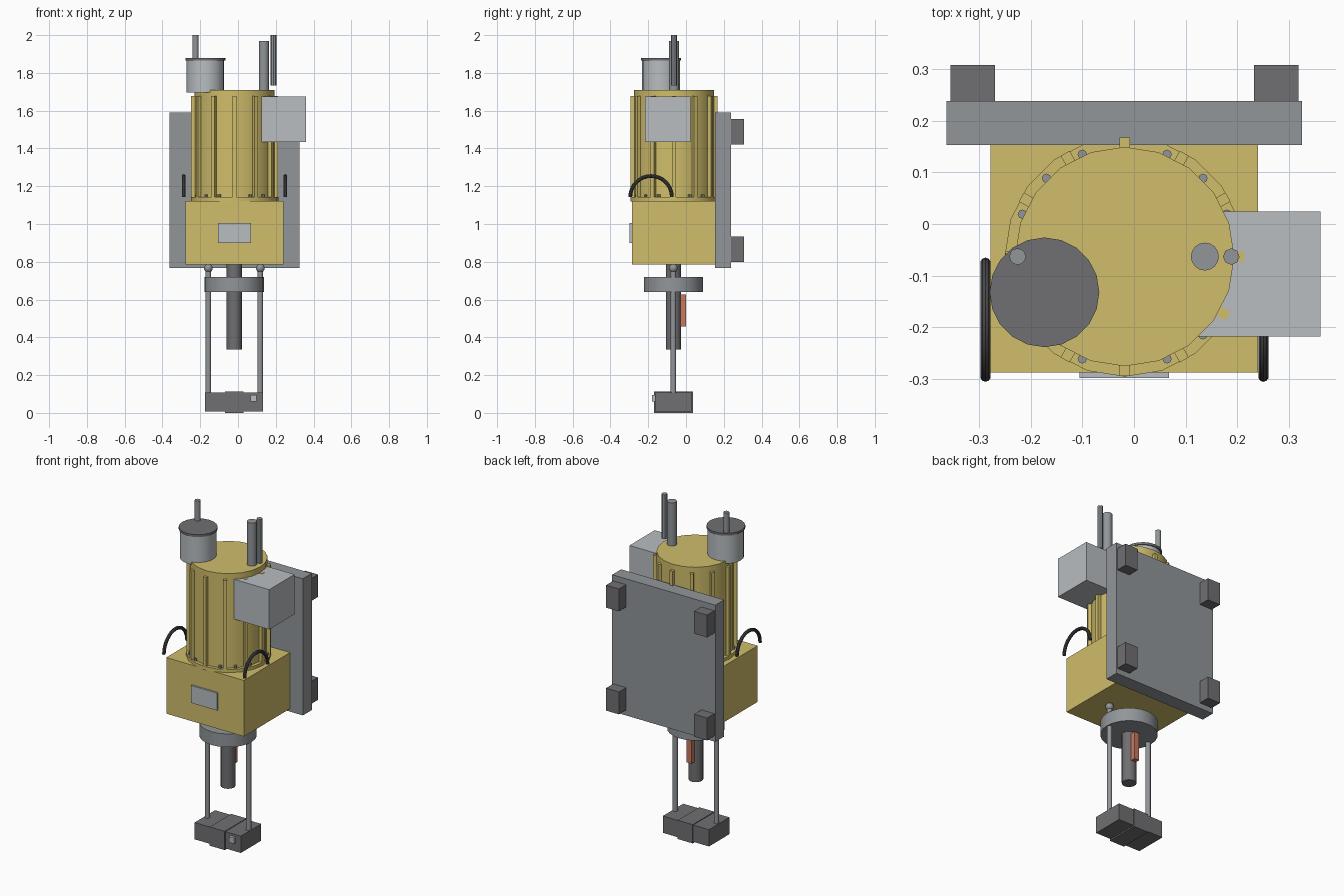
import bpy, bmesh
from math import radians, sin, cos, pi
from mathutils import Matrix, Vector

old = bpy.data.objects.get("Cube")
if old:
    bpy.data.objects.remove(old, do_unlink=True)


def material(name, r, g, b):
    m = bpy.data.materials.new(name)
    m.use_nodes = True
    m.diffuse_color = (r, g, b, 1)
    m.node_tree.nodes["Principled BSDF"].inputs["Base Color"].default_value = (r, g, b, 1)
    return m


YELLOW = material("machine yellow", 0.63, 0.51, 0.145)
LIGHT = material("light grey", 0.48, 0.51, 0.53)
MID = material("mid grey", 0.285, 0.305, 0.32)
DARK = material("dark grey", 0.16, 0.16, 0.17)
BLACK = material("handle black", 0.065, 0.065, 0.07)
COPPER = material("copper red", 0.58, 0.19, 0.115)


def finish(name, bm, mat, smooth=False):
    me = bpy.data.meshes.new(name)
    bm.to_mesh(me)
    bm.free()
    me.materials.append(mat)
    if smooth:
        me.shade_smooth()
        me.set_sharp_from_angle(angle=radians(35))
    ob = bpy.data.objects.new(name, me)
    bpy.context.collection.objects.link(ob)
    return ob


def box(name, mat, x, y, z, spin=0, pivot=(0, 0)):
    """Box from (low, high) ranges, optionally spun about a vertical axis."""
    bm = bmesh.new()
    size = [b - a for a, b in (x, y, z)]
    mid = Vector([(a + b) / 2 for a, b in (x, y, z)])
    bmesh.ops.create_cube(bm, size=1, matrix=Matrix.Translation(mid) @ Matrix.Diagonal((*size, 1)))
    if spin:
        bmesh.ops.rotate(bm, verts=bm.verts, cent=(*pivot, 0), matrix=Matrix.Rotation(spin, 3, 'Z'))
    return finish(name, bm, mat)


def cyl(name, mat, x, y, r, z0, z1, sides=20):
    bm = bmesh.new()
    bmesh.ops.create_cone(bm, cap_ends=True, segments=sides, radius1=r, radius2=r, depth=z1 - z0,
                          matrix=Matrix.Translation((x, y, (z0 + z1) / 2)))
    return finish(name, bm, mat, sides > 10)


CX, CY = -0.018, -0.063   # main vertical axis

# Back plate with four mounting pads
box("back_plate", MID, (-0.362, 0.325), (0.153, 0.238), (0.767, 1.59))
for side, x in (("right", -0.355), ("left", 0.232)):
    for level, z in (("lower", 0.80), ("upper", 1.42)):
        box(f"{level}_{side}_pad", DARK, (x, x + 0.086), (0.238, 0.307), (z, z + 0.135))

# Gear housing and nameplate
box("gear_housing", YELLOW, (-0.277, 0.24), (-0.287, 0.153), (0.785, 1.123))
box("blank_nameplate", LIGHT, (-0.105, 0.068), (-0.298, -0.287), (0.9, 1.005))

# Motor body, base flange, ribs and bolts
cyl("motor_body", YELLOW, CX, CY, 0.212, 1.12, 1.71)
cyl("motor_flange", YELLOW, CX, CY, 0.232, 1.12, 1.142)
for i in range(12):
    box(f"motor_rib_{i + 1}", YELLOW, (CX - 0.01, CX + 0.01), (CY + 0.2, CY + 0.2305),
        (1.14, 1.677), i * pi / 6, (CX, CY))
for i in range(16):
    a = i * pi / 8
    cyl(f"flange_bolt_{i + 1}", MID, CX + 0.214 * cos(a), CY + 0.214 * sin(a), 0.009, 1.14, 1.157, 8)

# Terminal box
box("terminal_box", LIGHT, (0.124, 0.36), (-0.217, 0.024), (1.435, 1.675))

# Pipes and reservoir above the motor
cyl("top_pipe_wide", MID, 0.137, CY, 0.027, 1.70, 1.97, 16)
cyl("top_pipe_thin", MID, 0.188, CY, 0.016, 1.733, 2.0, 8)
cyl("reservoir", LIGHT, -0.173, -0.132, 0.1, 1.695, 1.868)
cyl("reservoir_lid", DARK, -0.173, -0.132, 0.106, 1.866, 1.88)
cyl("reservoir_pipe", MID, -0.225, CY, 0.016, 1.875, 2.0, 12)

# Arched side handles
for side, x in (("right", -0.287), ("left", 0.25)):
    bm = bmesh.new()
    rings = []
    for i in range(17):
        a = pi * i / 16
        ring = []
        for j in range(10):
            t = 2 * pi * j / 10
            r = 0.11 + 0.01 * cos(t)
            ring.append(bm.verts.new((x + 0.01 * sin(t), -0.185 + r * cos(a), 1.144 + r * sin(a))))
        rings.append(ring)
    for p, q in zip(rings, rings[1:]):
        for j in range(10):
            k = (j + 1) % 10
            bm.faces.new((p[j], p[k], q[k], q[j]))
    bm.faces.new(rings[0])
    bm.faces.new(rings[-1])
    bmesh.ops.recalc_face_normals(bm, faces=bm.faces)
    finish(f"{side}_handle", bm, BLACK, True)

# Output shaft, collar and key
cyl("output_shaft", DARK, -0.02, -0.066, 0.04, 0.335, 0.79)
cyl("shaft_collar", MID, -0.02, -0.066, 0.157, 0.64, 0.72, 24)
box("shaft_key", COPPER, (-0.036, -0.004), (-0.032, 0.0), (0.457, 0.627))

# Hanging rods with ball ends
for side, x in (("right", -0.157), ("left", 0.118)):
    cyl(f"{side}_rod", MID, x, -0.067, 0.0145, 0.1, 0.765, 12)
    bm = bmesh.new()
    bmesh.ops.create_uvsphere(bm, u_segments=12, v_segments=8, radius=0.023,
                              matrix=Matrix.Translation((x, -0.067, 0.766)))
    finish(f"{side}_rod_ball", bm, MID, True)

# Bottom clamp block with a small indicator plate
box("clamp_right", DARK, (-0.175, -0.07), (-0.163, 0.031), (0.008, 0.109))
box("clamp_left", DARK, (0.03, 0.133), (-0.163, 0.031), (0.008, 0.109))
box("clamp_centre", DARK, (-0.07, 0.03), (-0.169, 0.036), (0.0, 0.113))
box("clamp_indicator", LIGHT, (0.065, 0.098), (-0.18, -0.163), (0.06, 0.095))
